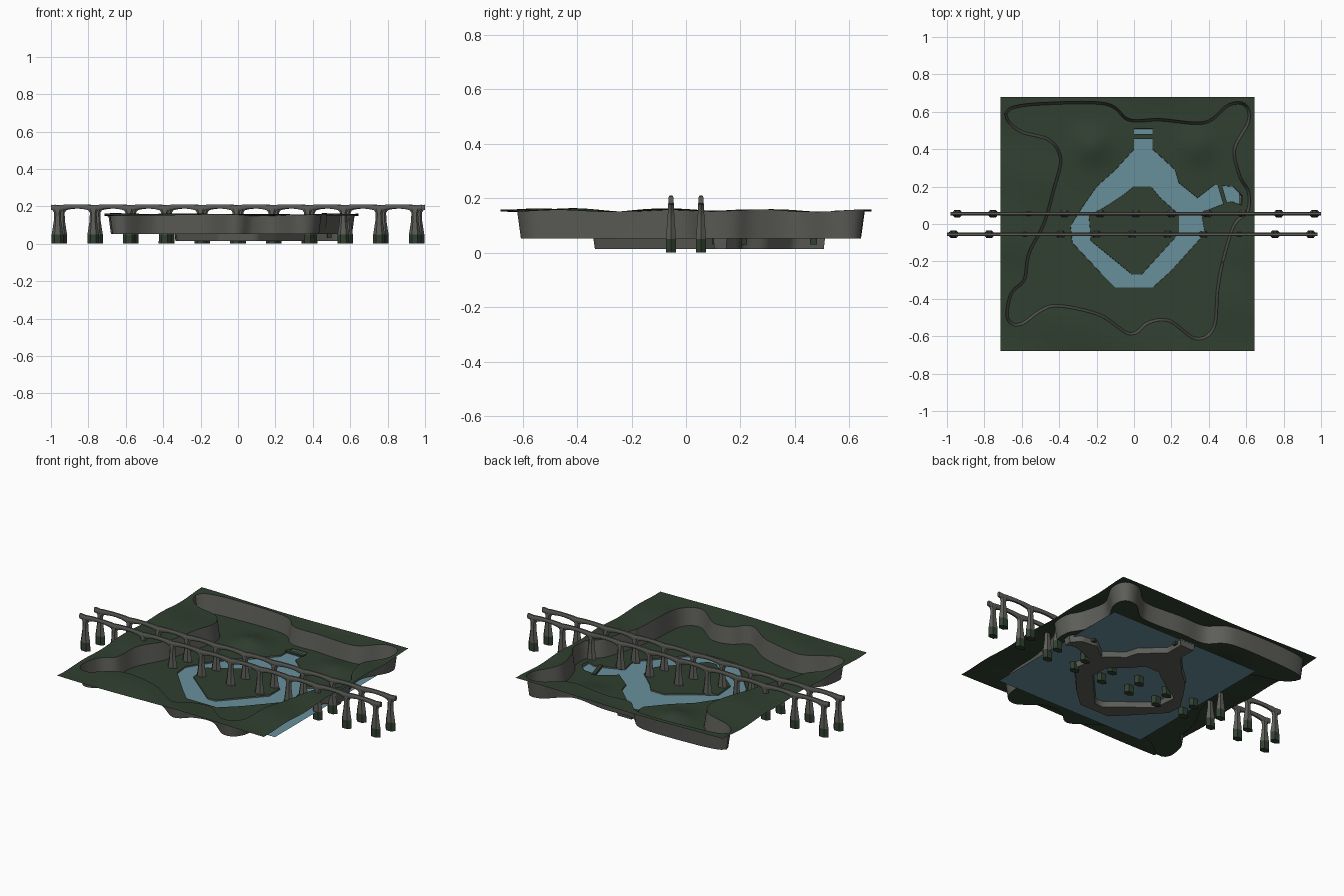
import bpy, math
from mathutils import Vector
from mathutils.geometry import delaunay_2d_cdt

if "Cube" in bpy.data.objects:
    bpy.data.objects.remove(bpy.data.objects["Cube"])


def material(name, rgb):
    m = bpy.data.materials.new(name)
    m.diffuse_color = (*rgb, 1)
    m.use_nodes = True
    m.node_tree.nodes["Principled BSDF"].inputs["Base Color"].default_value = m.diffuse_color
    return m


GREEN = material("moss_green", (0.03, 0.05, 0.03))
STONE = material("grey_stone", (0.11, 0.11, 0.1))
WATER = material("pond_water", (0.14, 0.28, 0.33))


def make(name, verts, faces, mats, rule=None, angle=40):
    me = bpy.data.meshes.new(name)
    me.from_pydata(verts, [], faces)
    for m in mats:
        me.materials.append(m)
    me.update()
    if rule:
        for p in me.polygons:
            p.material_index = rule(p)
    me.shade_smooth()
    me.set_sharp_from_angle(angle=math.radians(angle))
    ob = bpy.data.objects.new(name, me)
    bpy.context.collection.objects.link(ob)
    return ob


def dense(pts, smooth, step=0.022):
    """Subdivide a closed outline, straight or as a smooth spline."""
    out, n = [], len(pts)
    for i in range(n):
        a, b, c, d = (Vector(pts[(i + k) % n]) for k in (-1, 0, 1, 2))
        m = max(2, round((c - b).length / step))
        for j in range(m):
            t = j / m
            if smooth:
                out.append(0.5 * (2 * b + (c - a) * t + (2 * a - 5 * b + 4 * c - d) * t * t
                                  + (3 * b - a - 3 * c + d) * t ** 3))
            else:
                out.append(b.lerp(c, t))
    return out


def offset(loop, d):
    """Move a clockwise outline outward by d."""
    res = []
    for i, p in enumerate(loop):
        t = (loop[(i + 1) % len(loop)] - loop[i - 1]).normalized()
        res.append(p + Vector((-t.y, t.x)) * d)
    return res


def inside(p, loop):
    hit = False
    for i in range(len(loop)):
        a, b = loop[i - 1], loop[i]
        if (a.y > p.y) != (b.y > p.y) and p.x < (b.x - a.x) * (p.y - a.y) / (b.y - a.y) + a.x:
            hit = not hit
    return hit


# Outlines seen from above
basin = dense([(-.66, .61), (-.5, .635), (-.155, .635), (-.03, .55), (.14, .55), (.38, .535),
               (.51, .63), (.59, .63), (.605, .55), (.53, .4), (.56, .25), (.605, .17), (.6, .07),
               (.53, 0), (.47, -.19), (.44, -.35), (.42, -.55), (.33, -.605), (.19, -.51),
               (.075, -.52), (-.02, -.58), (-.18, -.48), (-.4, -.43), (-.5, -.455),
               (-.61, -.53), (-.67, -.5), (-.65, -.375), (-.58, -.3), (-.555, -.16),
               (-.475, 0), (-.42, .19), (-.385, .35), (-.45, .455), (-.6, .5), (-.67, .56)], True)
moat = dense([(0, .51), (.1, .51), (.1, .4), (.22, .29), (.24, .22), (.34, .14), (.43, .21),
              (.53, .2), (.58, .15), (.575, .1), (.52, .12), (.46, .1), (.36, .06), (.38, -.05),
              (.2, -.25), (.1, -.34), (-.1, -.34), (-.18, -.26), (-.33, -.1), (-.34, -.01),
              (-.27, .1), (-.2, .2), (-.1, .29), (0, .4)], False)
island = dense([(0, .2), (.09, .2), (.14, .14), (.24, .05), (.24, -.05), (.04, -.27),
                (-.01, -.27), (-.23, -.09), (-.24, .04), (-.14, .1), (-.05, .16)], False)


def rim_z(p):
    return 0.155 + 0.005 * math.sin(9 * p.x + 1) * math.cos(7 * p.y) + 0.004 * math.sin(17 * p.y + 5 * p.x)


def floor_z(p):
    bump = lambda x, y, h, s: h * math.exp(-((p.x - x) ** 2 + (p.y - y) ** 2) / s ** 2)
    return 0.052 + bump(-.22, .42, .035, .09) + bump(.34, .42, .025, .09)


def bed_z(p):
    return 0.014


# Terrain: cliff, moat and island outlines joined with a loose grid
pts, zs, edges = [], [], []
for loop, fn in ((basin, floor_z), (offset(basin, .014), rim_z), (moat, floor_z),
                 (offset(moat, -.006), bed_z), (island, floor_z), (offset(island, .006), bed_z)):
    s = len(pts)
    pts += loop
    zs += [fn(p) for p in loop]
    edges += [(s + i, s + (i + 1) % len(loop)) for i in range(len(loop))]
outline_pts = list(pts)
N = 40
for i in range(N + 1):
    for j in range(N + 1):
        p = Vector((-.715 + 1.36 * i / N, -.68 + 1.36 * j / N))
        border = i in (0, N) or j in (0, N)
        if not border and min((p - q).length_squared for q in outline_pts) < .013 ** 2:
            continue
        if not inside(p, basin):
            z = rim_z(p)
        elif inside(p, moat) and not inside(p, island):
            z = bed_z(p)
        else:
            z = floor_z(p)
        pts.append(p)
        zs.append(z)
co, _, tris, orig, _, _ = delaunay_2d_cdt(pts, edges, [], 0, 1e-5)
verts = [(c.x, c.y, zs[o[0]] if o else .1) for c, o in zip(co, orig)]
make("terrain", verts, [tuple(t) for t in tris], [GREEN, STONE],
     lambda p: 1 if abs(p.normal.z) < .75 or p.center.z < .03 else 0, 50)

# Water sheet just under the basin floor
make("water", [(-.43, -.46, .045), (.565, -.46, .045), (.565, .51, .045), (-.43, .51, .045)],
     [(0, 1, 2, 3)], [WATER])


def bar(name, a, b, w, z0, z1):
    a, b = Vector(a), Vector(b)
    t = (b - a).normalized()
    n = Vector((-t.y, t.x)) * w / 2
    v = [(*q, z) for z in (z0, z1) for q in (a + n, a - n, b - n, b + n)]
    f = [(3, 2, 1, 0), (4, 5, 6, 7)] + [(i, (i + 1) % 4, (i + 1) % 4 + 4, i + 4) for i in range(4)]
    make(name, v, f, [GREEN])


# Small weirs across the two inlets
bar("north_weir", (-.01, .468), (.11, .468), .025, .03, .056)
bar("east_weir", (.455, .22), (.49, .1), .022, .03, .056)


def loft(name, rings, mats, rule=None, angle=40):
    n = len(rings[0])
    v = [p for r in rings for p in r]
    f = [(k * n + i, k * n + (i + 1) % n, (k + 1) * n + (i + 1) % n, (k + 1) * n + i)
         for k in range(len(rings) - 1) for i in range(n)]
    f += [tuple(range(n))[::-1], tuple(range(len(v) - n, len(v)))]
    return make(name, v, f, mats, rule, angle)


# Twin arched viaduct: piers with mossy feet, and a beam over them
STEP = .191
for side, y, first, x0, x1 in (("front", -.055, -.965, -1, .98), ("back", .055, -.945, -.98, 1)):
    for k in range(11):
        cx = first + STEP * k
        rings = [[(cx + rx * math.cos(a * math.pi / 3), y + ry * 1.15 * math.sin(a * math.pi / 3), z)
                  for a in range(6)]
                 for z, rx, ry in ((0, .032, .019), (.05, .031, .018), (.075, .027, .017),
                                   (.12, .02, .013), (.165, .018, .011), (.185, .03, .01))]
        loft(f"{side}_pier_{k + 1}", rings, [STONE, GREEN],
             lambda p: 1 if p.center.z < .05 else 0)
    rings = []
    M = 160
    for i in range(M + 1):
        x = x0 + (x1 - x0) * i / M
        t = ((x - first) / STEP) % 1
        arch = math.sqrt(max(0, 1 - (2 * t - 1) ** 2))
        lo, hi = .158 + .03 * arch, .204 + .006 * arch
        w = .009
        rings.append([(x, y + w * a, z) for a, z in (
            (-.6, lo), (.6, lo), (1, lo + .006), (1, hi - .006), (.6, hi), (-.6, hi),
            (-1, hi - .006), (-1, lo + .006))])
    loft(f"{side}_beam", rings, [STONE])
